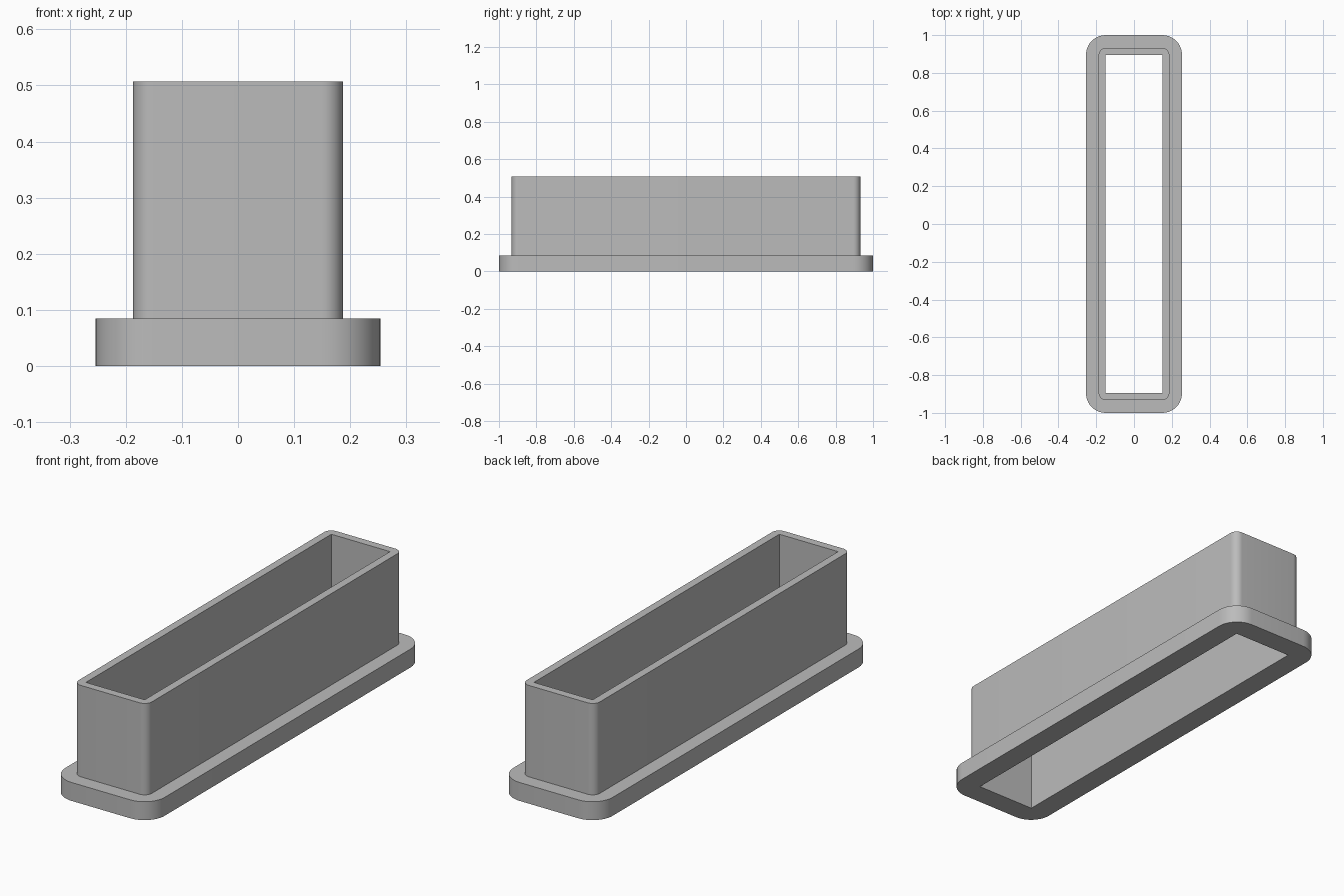
import bpy
import bmesh
from math import cos, sin, pi

cube = bpy.data.objects.get("Cube")
if cube:
    bpy.data.objects.remove(cube, do_unlink=True)

CORNER_STEPS = 10
FLANGE = (0.254, 1.0, 0.104)    # half width, half length, corner radius
SLEEVE = (0.187, 0.932, 0.037)
OPENING = (0.15, 0.895, 0.0)
FLANGE_TOP, SLEEVE_TOP = 0.085, 0.507

grey = bpy.data.materials.new("plain grey")
grey.use_nodes = True
colour = (0.5, 0.5, 0.5, 1)
grey.diffuse_color = colour
grey.node_tree.nodes["Principled BSDF"].inputs["Base Color"].default_value = colour


def rounded_ring(bm, outline, z):
    """Ring of vertices around a rounded rectangle."""
    half_x, half_y, radius = outline
    ring = []
    for corner, (sx, sy) in enumerate([(1, 1), (-1, 1), (-1, -1), (1, -1)]):
        for step in range(CORNER_STEPS + 1):
            a = (corner + step / CORNER_STEPS) * pi / 2
            ring.append(bm.verts.new((sx * (half_x - radius) + radius * cos(a),
                                      sy * (half_y - radius) + radius * sin(a), z)))
    return ring


# Flange, sleeve and through opening as one closed solid
bm = bmesh.new()
rings = [rounded_ring(bm, outline, z) for outline, z in [
    (FLANGE, 0), (FLANGE, FLANGE_TOP), (SLEEVE, FLANGE_TOP),
    (SLEEVE, SLEEVE_TOP), (OPENING, SLEEVE_TOP), (OPENING, 0)]]
for i, lower in enumerate(rings):
    upper = rings[(i + 1) % len(rings)]
    for j in range(len(lower)):
        k = (j + 1) % len(lower)
        bm.faces.new((lower[j], lower[k], upper[k], upper[j]))

# Square corners of the opening collapse to single points
bmesh.ops.remove_doubles(bm, verts=bm.verts[:], dist=0.0001)
bmesh.ops.recalc_face_normals(bm, faces=bm.faces[:])

mesh = bpy.data.meshes.new("flanged_sleeve")
bm.to_mesh(mesh)
bm.free()
mesh.materials.append(grey)
sleeve = bpy.data.objects.new("flanged_sleeve", mesh)
bpy.context.collection.objects.link(sleeve)

bpy.ops.object.select_all(action='DESELECT')
sleeve.select_set(True)
bpy.context.view_layer.objects.active = sleeve
bpy.ops.object.shade_smooth_by_angle(angle=pi / 6)
